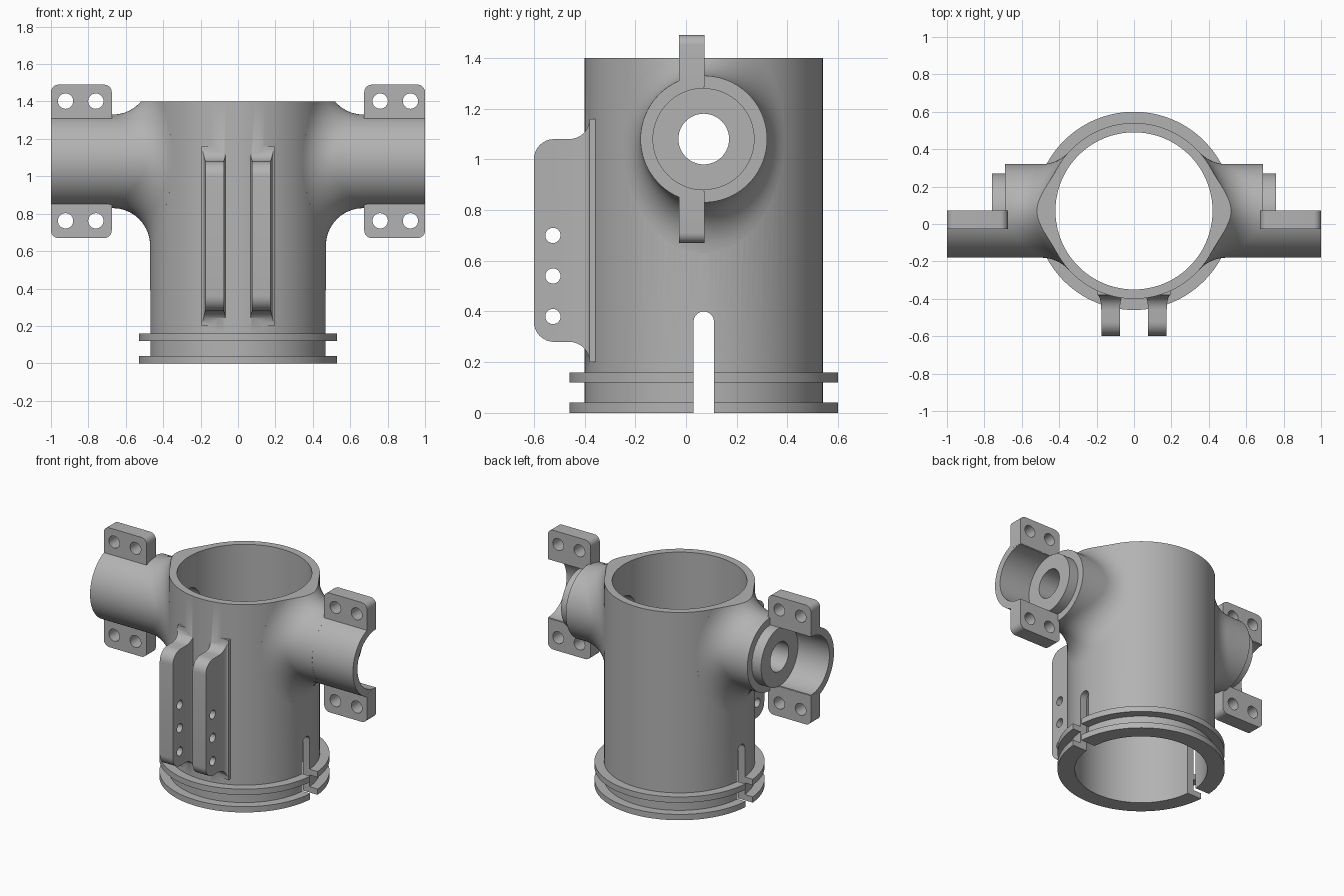
import bpy, bmesh, math
from mathutils import Vector

if "Cube" in bpy.data.objects:
    bpy.data.objects.remove(bpy.data.objects["Cube"])

CY = 0.07            # y of the tube axis and arm axis
AZ = 1.08            # z of the arm axis
R_BODY, R_BORE, R_ARM, R_FIL = 0.47, 0.42, 0.25, 0.20


def loft(name, rings):
    """Closed solid through a list of equal-length point rings."""
    bm = bmesh.new()
    vr = [[bm.verts.new(p) for p in ring] for ring in rings]
    n = len(vr[0])
    for a, b in zip(vr, vr[1:]):
        for i in range(n):
            j = (i + 1) % n
            bm.faces.new((a[i], a[j], b[j], b[i]))
    bm.faces.new(vr[0])
    bm.faces.new(vr[-1])
    bmesh.ops.recalc_face_normals(bm, faces=bm.faces)
    me = bpy.data.meshes.new(name)
    bm.to_mesh(me)
    bm.free()
    ob = bpy.data.objects.new(name, me)
    bpy.context.collection.objects.link(ob)
    return ob


def prism(name, pts, axis, a, b):
    """Extrude a 2D profile along x, y or z from a to b."""
    place = {'x': lambda u, v, t: (t, u, v),
             'y': lambda u, v, t: (u, t, v),
             'z': lambda u, v, t: (u, v, t)}[axis]
    return loft(name, [[place(u, v, t) for u, v in pts] for t in (a, b)])


def arc(cx, cy, r, a0, a1, n):
    return [(cx + r * math.cos(math.radians(a0 + (a1 - a0) * i / n)),
             cy + r * math.sin(math.radians(a0 + (a1 - a0) * i / n))) for i in range(n + 1)]


def circle(cx, cy, r, n=96):
    return arc(cx, cy, r, 0, 360, n)[:-1]


def combine(target, other, op):
    mod = target.modifiers.new("combine", 'BOOLEAN')
    mod.operation, mod.solver, mod.object = op, 'EXACT', other
    bpy.context.view_layer.update()
    deps = bpy.context.evaluated_depsgraph_get()
    me = bpy.data.meshes.new_from_object(target.evaluated_get(deps))
    target.modifiers.clear()
    target.data = me
    bpy.data.objects.remove(other)


def add(other):
    combine(body, other, 'UNION')


def cut(other):
    combine(body, other, 'DIFFERENCE')


def arm(s, n=96, k=10):
    """Side arm with a rolling-ball fillet running onto the tube."""
    rings = [[] for _ in range(k + 3)]
    for i in range(n):
        t = 2 * math.pi * i / n
        c, d = math.cos(t), math.sin(t)
        off = R_ARM + R_FIL
        cen = Vector((math.sqrt((R_BODY + R_FIL) ** 2 - (off * c) ** 2), off * c, off * d))
        to_arm = Vector((0, -c, -d))
        to_body = Vector((-cen.x, -cen.y, 0)).normalized()
        pts = [Vector((0.69, R_ARM * c, R_ARM * d))]
        pts += [cen + R_FIL * to_arm.slerp(to_body, j / k) for j in range(k + 1)]
        pts.append(Vector((0.2, R_ARM * c, R_ARM * d)))
        for ring, p in zip(rings, pts):
            ring.append((s * p.x, p.y + CY, p.z + AZ))
    return loft("arm", rings)


def fin(x, z=0.68):
    """Clamp fin with rounded front corners and a flared root."""
    rows = []
    for i in range(9):
        t = math.pi / 2 * i / 8
        rows.append((-0.6 + 0.08 * (1 - math.cos(t)), 0.05, 0.32 + 0.08 * math.sin(t)))
    for i in range(9):
        t = math.pi / 2 * i / 8
        g = 1 - math.cos(t)
        rows.append((-0.46 + 0.08 * math.sin(t), 0.05 + 0.02 * g, 0.4 + 0.08 * g))
    rows.append((-0.345, 0.07, 0.48))
    return loft("fin", [[(x - w, y, z - h), (x + w, y, z - h), (x + w, y, z + h), (x - w, y, z + h)]
                        for y, w, h in rows])


# Main tube, left over-long so the arm fillets can be trimmed flush at the rim
body = prism("clamp_tube", circle(0, CY, R_BODY, 128), 'z', 0.02, 1.7)

# Filleted arms, then the rim trim
for s in (-1, 1):
    add(arm(s))
cut(prism("rim_trim", [(-0.62, -0.8), (0.62, -0.8), (0.62, 0.8), (-0.62, 0.8)], 'z', 1.4, 1.9))

# Base flanges and front fins
for z0, z1 in ((0, 0.04), (0.12, 0.16)):
    add(prism("flange", circle(0, CY, 0.53, 128), 'z', z0, z1))
for s in (-1, 1):
    add(fin(s * 0.125))

# Arm ends: spigot, open half shell and bolt ears
for s in (-1, 1):
    add(prism("spigot", circle(CY, AZ, 0.2003), 'x', s * 0.6, s * 0.76))
    shell = arc(CY, AZ, 0.2495, 90, 270, 48) + arc(CY, AZ, 0.2, 270, 90, 48)
    add(prism("half_shell", shell, 'x', s * 0.68, s * 0.9995))
    for v in (-1, 1):
        r, x0, x1, top = 0.04, 0.675, 1.0, 0.41
        prof = [(x0, 0.205), (x1, 0.205)]
        prof += arc(x1 - r, top - r, r, 0, 90, 6) + arc(x0 + r, top - r, r, 90, 180, 6)
        add(prism("ear", [(s * x, AZ + v * z) for x, z in prof], 'y', -0.028, 0.072))

# Bores, bolt holes and relief slots
cut(prism("main_bore", circle(0, CY, R_BORE, 128), 'z', -0.1, 1.8))
cut(prism("arm_bore", circle(CY, AZ, 0.1, 48), 'x', -1.1, 1.1))
for s in (-1, 1):
    for x in (0.76, 0.922):
        for z in (0.762, 1.402):
            cut(prism("ear_hole", circle(s * x, z, 0.041, 32), 'y', -0.2, 0.2))
for z in (0.38, 0.54, 0.70):
    cut(prism("fin_hole", circle(-0.525, z, 0.03, 32), 'x', -0.3, 0.3))
cut(prism("slot", [(CY - 0.04, -0.1), (CY + 0.04, -0.1)] + arc(CY, 0.36, 0.04, 0, 180, 16),
          'x', -0.8, 0.8))

# Grey finish
mat = bpy.data.materials.new("grey")
mat.diffuse_color = (0.45, 0.45, 0.45, 1)
mat.use_nodes = True
mat.node_tree.nodes["Principled BSDF"].inputs["Base Color"].default_value = mat.diffuse_color
body.data.materials.clear()
body.data.materials.append(mat)
for p in body.data.polygons:
    p.material_index = 0
bpy.context.view_layer.objects.active = body
body.select_set(True)
bpy.ops.object.shade_smooth_by_angle(angle=math.radians(30))
